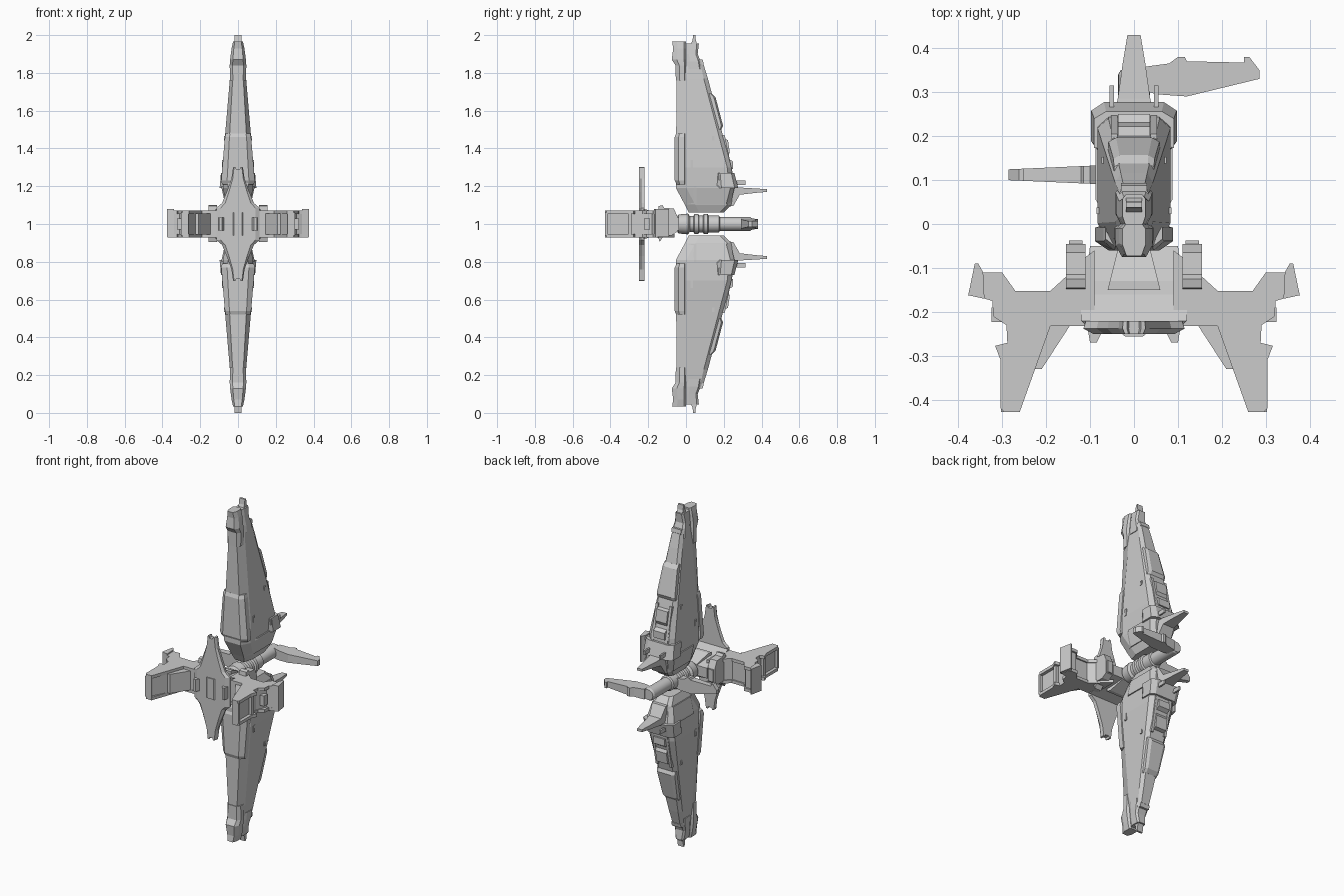
import bpy, bmesh, math
from mathutils import Vector

# All parts share the origin (0, 0, 1), the centre of both wings, so mirrors work on local axes.


def finish(name, bm, mirror=""):
    bmesh.ops.recalc_face_normals(bm, faces=bm.faces)
    me = bpy.data.meshes.new(name)
    bm.to_mesh(me)
    bm.free()
    ob = bpy.data.objects.new(name, me)
    ob.location = (0, 0, 1)
    bpy.context.collection.objects.link(ob)
    if mirror:
        m = ob.modifiers.new("mirror", 'MIRROR')
        m.use_axis = ["x" in mirror, "y" in mirror, "z" in mirror]
        m.use_mirror_merge = False
    return ob


def loft(name, rings, mirror=""):
    bm = bmesh.new()
    vs = [[bm.verts.new(p) for p in r] for r in rings]
    n = len(vs[0])
    for a, b in zip(vs, vs[1:]):
        for i in range(n):
            j = (i + 1) % n
            bm.faces.new((a[i], a[j], b[j], b[i]))
    bm.faces.new(vs[0])
    bm.faces.new(vs[-1])
    return finish(name, bm, mirror)


def prism(name, pts, axis, lo, hi, mirror=""):
    def at(p, t):
        return {"x": (t, p[0], p[1]), "y": (p[0], t, p[1]), "z": (p[0], p[1], t)}[axis]
    return loft(name, [[at(p, t) for p in pts] for t in (lo, hi)], mirror)


def box(name, x, y, z, mirror=""):
    return prism(name, [(x[0], y[0]), (x[1], y[0]), (x[1], y[1]), (x[0], y[1])], "z", *z, mirror)


def wing_ring(z, yf, yb, w):
    # eight-sided wing section: chamfered leading and trailing edges
    c = min(.055, (yb - yf) * .35)
    h = [(w * .65, yf), (w, yf + c), (w, yb - c * .4), (w * .7, yb)]
    return [(x, y, z) for x, y in h] + [(-x, y, z) for x, y in reversed(h)]


def slab_ring(y, w, z0, z1):
    return [(-w, y, z0), (w, y, z0), (w, y, z1), (-w, y, z1)]


def wide(z):
    return .083 - (z - .3) * .084


def back(z):
    return .24 - (z - .3) * .263


# main wings
loft("wing", [wing_ring(*s) for s in (
    (.06, .015, .2, .045), (.1, -.005, .24, .062), (.19, -.053, .252, .08),
    (.3, -.053, .24, .083), (.77, -.05, .116, .043), (.87, -.02, .085, .033))], "z")
# raised armour along the leading edge, root and trailing edge
loft("leading_edge_armour", [wing_ring(z, yf, .0, wide(z) * k) for z, yf, k in (
    (.21, -.05, .93), (.23, -.06, 1.0), (.46, -.06, 1.0), (.48, -.052, .95))], "z")
loft("root_armour", [wing_ring(z, .0, y, w) for z, y, w in (
    (.105, .235, .068), (.19, .257, .087), (.2, .255, .087))], "z")
loft("rear_root_armour", [wing_ring(z, .14, back(z) + .008, wide(z) + .005) for z in (.19, .27)], "z")
loft("trailing_plate", [wing_ring(z, back(z) - .05, back(z) + d, wide(z) * .9)
                        for z, d in ((.5, .0), (.52, .014), (.67, .014), (.69, .0))], "z")
# equipment housing on the trailing edge
prism("rear_housing", [(.17, .29), (.25, .29), (.25, .33), (.226, .345),
                       (.222, .36), (.232, .38), (.222, .445), (.16, .46)], "x", -.036, .036, "z")
prism("housing_rail", [(.17, .27), (.247, .27), (.205, .47), (.15, .47)], "x", .037, .052, "xz")
# small side fittings
for i, (y, z, h) in enumerate(((.03, .32, .02), (.145, .455, .012), (.18, .25, .018))):
    w = wide(z)
    box(f"side_fitting_{i}", (w - .02, w + .004), (y - .007, y + .007), (z - h, z + h), "xz")

# wing tip: forward cap, rear cap and antenna
loft("tip_front_cap", [wing_ring(*s) for s in (
    (.76, -.054, .0, .042), (.84, -.055, .0, .044), (.87, -.075, .0, .042), (.93, -.068, .0, .034),
    (.965, -.073, .0, .026))], "z")
loft("tip_rear_cap", [wing_ring(*s) for s in (
    (.82, -.01, .085, .042), (.86, -.01, .078, .04), (.9, -.01, .062, .034), (.955, -.01, .068, .026))], "z")
prism("tip_antenna", [(.02, .94), (.066, .94), (.052, .97), (.05, 1), (.038, 1), (.034, .97)],
      "x", -.018, .018, "z")
prism("tip_rear_plate", [(.04, .84), (.07, .82), (.093, .85), (.088, .872), (.06, .87)],
      "x", -.03, .03, "z")

# rear spikes and side prongs at the wing root
loft("rear_spike", [slab_ring(*s) for s in (
    (.19, .046, .09, .2), (.25, .044, .095, .197), (.285, .037, .155, .193),
    (.37, .025, .165, .188), (.43, .015, .17, .184))], "z")
box("rear_prong", (.046, .056), (.2, .315), (.207, .23), "xz")
box("prong_mount", (.04, .062), (.2, .262), (.19, .245), "xz")

# central shaft: turned profile of (y, radius)
shaft = [(-.12, .03), (-.05, .035), (-.04, .05), (.01, .055), (.02, .042), (.04, .042), (.045, .052),
         (.065, .052), (.07, .044), (.09, .044), (.095, .054), (.115, .054), (.12, .044),
         (.175, .044), (.18, .036), (.34, .036), (.35, .03)]
ob = loft("central_shaft", [[(r * math.cos(a * math.tau / 24), y, r * math.sin(a * math.tau / 24))
                             for a in range(24)] for y, r in shaft])
for p in ob.data.polygons:
    p.use_smooth = len(p.vertices) == 4 and abs(p.normal.y) < .5

# two side blades on the shaft, the forward one turned edge-on
blade = [(.02, -.03), (.05, -.04), (.12, -.045), (.285, -.005), (.285, .015), (.262, .045),
         (.25, .045), (.25, .032), (.12, .035), (.115, .045), (.1, .045), (.08, .03), (.02, .022)]


def make_blade(name, place):
    def t(x):
        return .03 - (x - .02) * .055
    return loft(name, [[place(x, v, s * t(x)) for x, v in blade] for s in (-1, 1)])


make_blade("right_blade", lambda x, v, t: (x, .335 + v, t))
make_blade("left_blade", lambda x, v, t: (-x, .112 + t * .8, v))

# front hull between the two side pods
loft("front_hull", [slab_ring(*s) for s in (
    (-.25, .085, -.055, .055), (-.22, .12, -.08, .08), (-.16, .12, -.06, .06),
    (-.13, .11, -.055, .055), (-.05, .1, -.03, .03))])
loft("hull_collar", [slab_ring(*s) for s in (
    (-.15, .06, -.075, .075), (-.13, .055, -.075, .075), (-.05, .035, -.035, .035))])
# vertical fin across the hull
half = [(.012, .29), (.016, .302), (.026, .3), (.035, .24), (.06, .17), (.085, .11), (.115, .085)]
half += [(x, -z) for x, z in reversed(half)]
outline = half + [(-x, z) for x, z in reversed(half)]
loft("vertical_fin", [[(x * k, y, z) for x, z in outline] for y, k in
                      ((-.25, .8), (-.238, 1), (-.22, .95))])
prism("hull_nub", [(.07, -.24), (.115, -.22), (.105, -.24), (.1, -.27), (.085, -.27)],
      "z", -.035, .035, "x")
prism("hull_visor", [(-.04, -.24), (.04, -.24), (.02, -.256), (-.02, -.256)], "z", -.06, .06)

# blocks at the back of the hull
prism("rear_block", [(-.15, .055), (-.145, .095), (-.125, .1), (-.115, .085), (-.065, .082),
                     (-.045, .04), (-.045, -.04), (-.075, -.06), (-.115, -.06),
                     (-.14, -.095), (-.15, -.06)], "x", .11, .155, "x")
box("block_panel", (.117, .148), (-.05, -.038), (-.035, .035), "x")

# side pods: matching top and bottom plates around a recessed core
plate = [(.09, -.06), (.13, -.09), (.155, -.12), (.19, -.152), (.27, -.152), (.3, -.11), (.345, -.11),
         (.372, -.16), (.322, -.175), (.32, -.21), (.29, -.23), (.288, -.27), (.316, -.277),
         (.303, -.31), (.303, -.42), (.295, -.428), (.26, -.428), (.19, -.232), (.09, -.232)]
prism("pod_plate", plate, "z", .054, .072, "xz")
prism("pod_core", [(.1, -.08), (.19, -.16), (.27, -.16), (.3, -.12), (.34, -.12), (.36, -.155), (.31, -.18),
                   (.285, -.24), (.285, -.42), (.272, -.42), (.225, -.33), (.21, -.33),
                   (.145, -.23), (.1, -.23)], "z", -.056, .056, "x")
# pod end posts and front rims
prism("pod_end_post", [(.343, -.11), (.354, -.09), (.362, -.09), (.377, -.162), (.34, -.17)],
      "z", -.07, .08, "x")
box("pod_side_rib", (.27, .302), (-.305, -.285), (-.06, .06), "x")
box("pod_front_rib", (.262, .302), (-.428, -.415), (-.06, .06), "x")
box("pod_fitting", (.3, .324), (-.223, -.19), (-.03, .03), "x")
